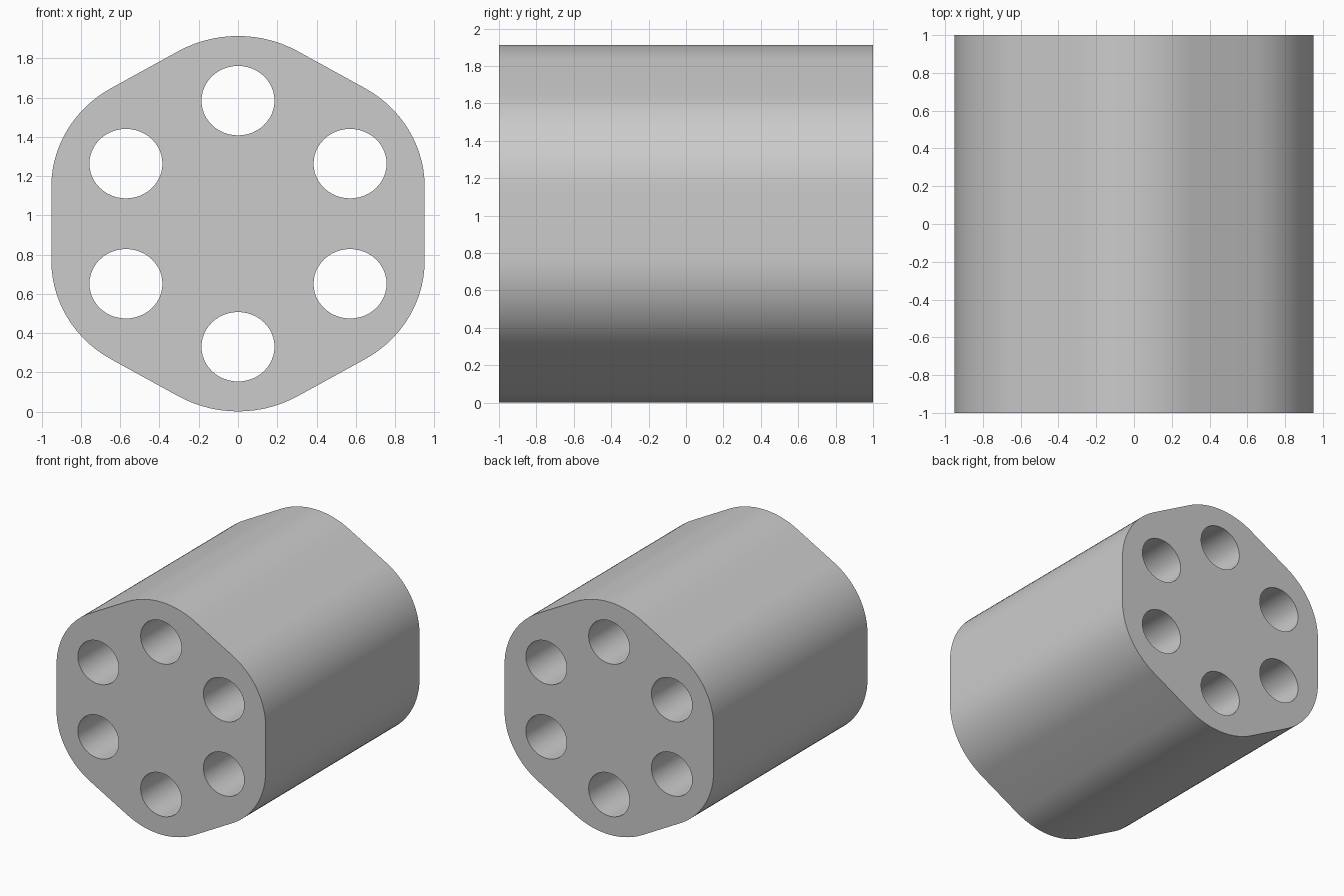
import bpy, bmesh
from math import sin, cos, pi, radians, sqrt

if "Cube" in bpy.data.objects:
    bpy.data.objects.remove(bpy.data.objects["Cube"])

CZ = 0.957            # height of the block's axis
APOTHEM, R, SX = 0.906, 0.58, 1.05   # rounded hexagon, slightly widened in x


def rounded_hexagon(seg=14):
    d = (APOTHEM - R) * 2 / sqrt(3)
    pts = []
    for k in range(6):
        mid = pi / 2 + k * pi / 3
        for i in range(seg + 1):
            a = mid - pi / 6 + pi / 3 * i / seg
            pts.append((SX * (d * cos(mid) + R * cos(a)),
                        CZ + d * sin(mid) + R * sin(a)))
    return pts


def ellipse(cx, cz, rx, rz, seg=48):
    return [(cx + rx * cos(2 * pi * i / seg), cz + rz * sin(2 * pi * i / seg))
            for i in range(seg)]


# Profile: outer outline plus six lengthwise bores
loops = [rounded_hexagon()]
for cx, dz in ((0, 0.627), (0.571, 0.306), (-0.571, 0.306)):
    for s in (1, -1):
        loops.append(ellipse(cx, CZ + s * dz, 0.186, 0.177))

curve = bpy.data.curves.new("block_profile", 'CURVE')
curve.dimensions = '2D'
curve.fill_mode = 'BOTH'
curve.extrude = 1.0
for pts in loops:
    sp = curve.splines.new('POLY')
    sp.points.add(len(pts) - 1)
    for p, (x, z) in zip(sp.points, pts):
        p.co = (x, z, 0, 1)
    sp.use_cyclic_u = True

# Extruded block, turned so the profile faces the front
block = bpy.data.objects.new("six_bore_block", curve)
bpy.context.collection.objects.link(block)
block.rotation_euler = (radians(90), 0, 0)
block.select_set(True)
bpy.context.view_layer.objects.active = block
bpy.ops.object.convert(target='MESH')
block = bpy.context.object
bpy.ops.object.transform_apply(location=True, rotation=True, scale=True)

# Weld caps to walls and shade
bm = bmesh.new()
bm.from_mesh(block.data)
bmesh.ops.remove_doubles(bm, verts=bm.verts, dist=0.0001)
bmesh.ops.recalc_face_normals(bm, faces=bm.faces)
bm.to_mesh(block.data)
bm.free()
bpy.ops.object.shade_smooth_by_angle(angle=radians(30))
